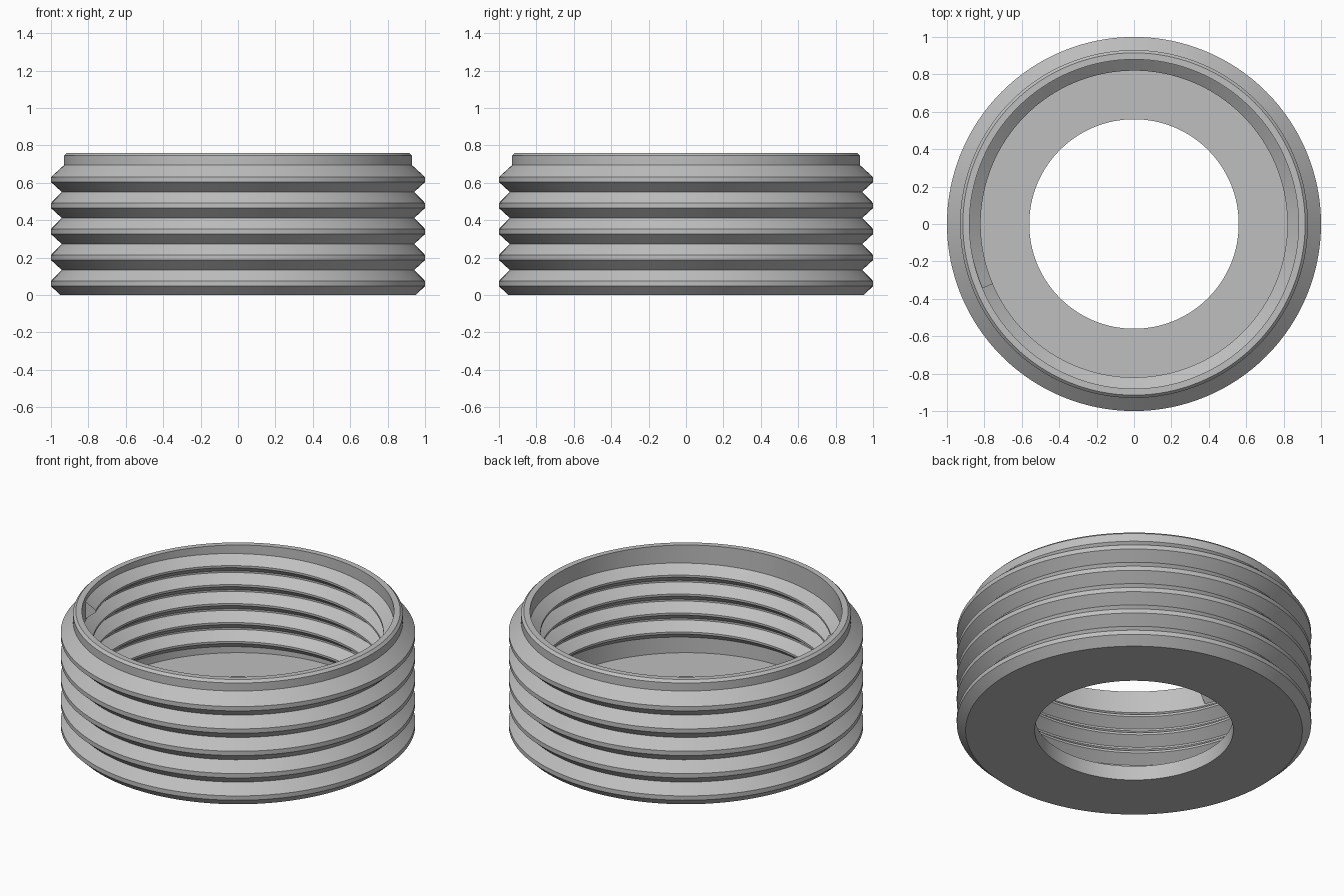
import bpy, bmesh
from math import sin, cos, radians, tau

cube = bpy.data.objects.get("Cube")
if cube:
    bpy.data.objects.remove(cube, do_unlink=True)

grey = bpy.data.materials.new("light_grey")
grey.use_nodes = True
colour = (0.52, 0.52, 0.52, 1)
grey.diffuse_color = colour
grey.node_tree.nodes["Principled BSDF"].inputs["Base Color"].default_value = colour

SEGMENTS = 128


def sweep(name, section, start, steps, drop=0.0, closed=True):
    """Turn a closed (radius, height) section about z, dropping a little each step."""
    bm = bmesh.new()
    rings = []
    for i in range(steps):
        a = start - tau * i / SEGMENTS
        rings.append([bm.verts.new((r * cos(a), r * sin(a), z - drop * i))
                      for r, z in section])
    n = len(section)
    for i in range(steps if closed else steps - 1):
        here, there = rings[i], rings[(i + 1) % steps]
        for j in range(n):
            k = (j + 1) % n
            bm.faces.new((here[j], here[k], there[k], there[j]))
    if not closed:
        bm.faces.new(rings[0])
        bm.faces.new(rings[-1])
    bmesh.ops.recalc_face_normals(bm, faces=bm.faces)
    mesh = bpy.data.meshes.new(name)
    bm.to_mesh(mesh)
    bm.free()
    mesh.materials.append(grey)
    obj = bpy.data.objects.new(name, mesh)
    bpy.context.collection.objects.link(obj)
    bpy.ops.object.select_all(action='DESELECT')
    obj.select_set(True)
    bpy.context.view_layer.objects.active = obj
    bpy.ops.object.shade_smooth_by_angle(angle=radians(15))
    return obj


# Ring body: ribbed outside, plain bore and a floor with a round hole
RIB_PITCH = 0.139
profile = [(0.56, 0), (0.95, 0)]
for rib in range(5):
    z = rib * RIB_PITCH
    profile += [(1, z + 0.048), (1, z + 0.075)]
    if rib < 4:
        profile.append((0.942, z + 0.134))
profile += [(0.93, 0.695), (0.93, 0.745), (0.915, 0.76),
            (0.88, 0.76), (0.88, 0.09), (0.56, 0.09)]
sweep("ribbed_ring_body", profile, 0, SEGMENTS)

# Inner screw thread: a trapezoid ridge winding down the bore
THREAD_PITCH = 0.118
top = 0.732
ridge = [(0.885, top + 0.004), (0.82, top - 0.047),
         (0.82, top - 0.06), (0.885, top - 0.111)]
sweep("inner_thread", ridge, radians(203), int(SEGMENTS * 4.5) + 1,
      THREAD_PITCH / SEGMENTS, closed=False)
